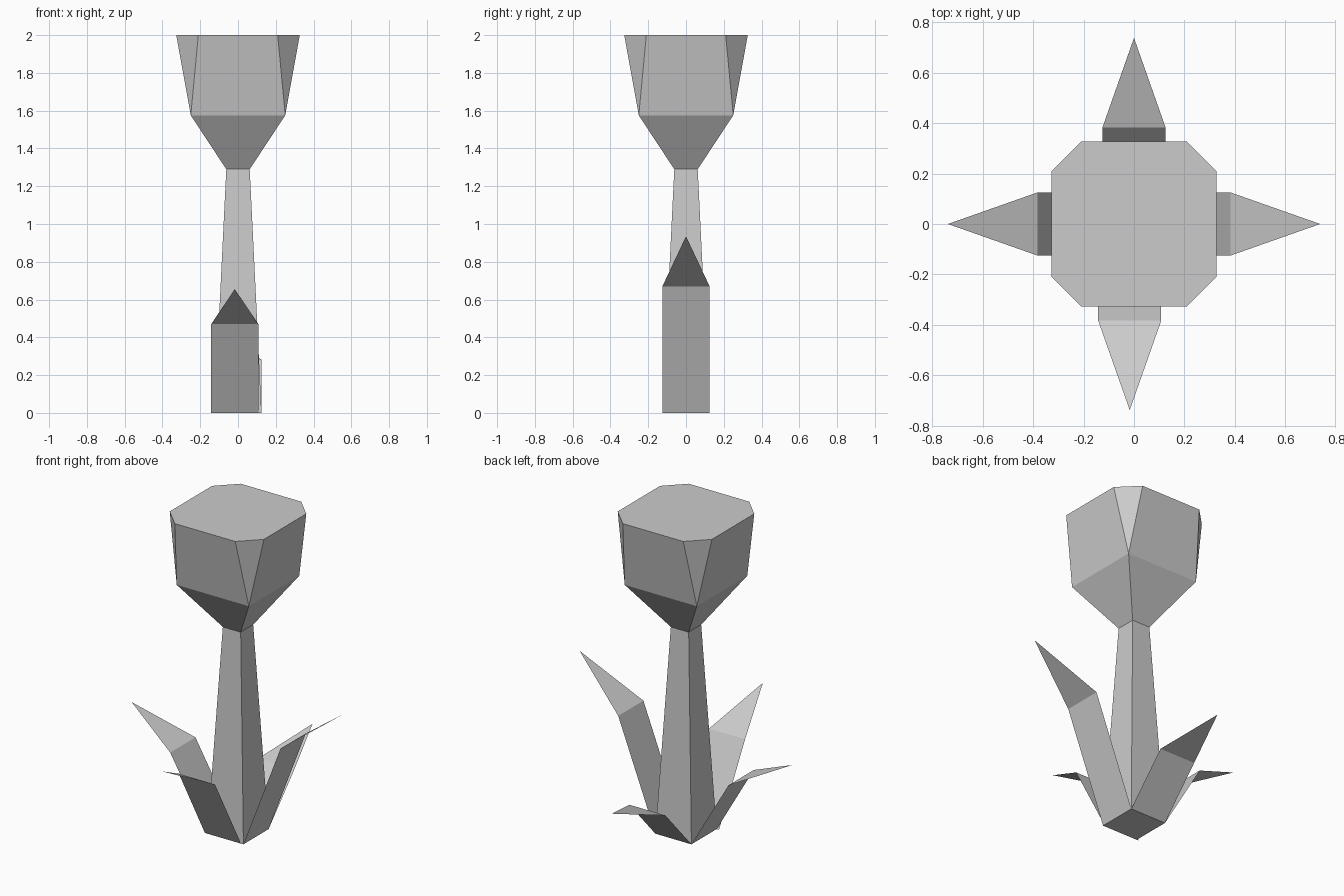
import bpy
from math import pi
from mathutils import Matrix

if "Cube" in bpy.data.objects:
    bpy.data.objects.remove(bpy.data.objects["Cube"])


def make(name, verts, faces):
    mesh = bpy.data.meshes.new(name)
    mesh.from_pydata(verts, [], faces)
    mesh.update()
    obj = bpy.data.objects.new(name, mesh)
    bpy.context.collection.objects.link(obj)
    return obj


def square(h, z):
    return [(-h, -h, z), (h, -h, z), (h, h, z), (-h, h, z)]


def walls(a, b):
    return [(a + i, a + (i + 1) % 4, b + (i + 1) % 4, b + i) for i in range(4)]


# Stem: tapered square post, closed underneath
make("stem", square(0.125, 0) + square(0.062, 1.29), [(3, 2, 1, 0)] + walls(0, 4))

# Flower head: square cup flaring to a chamfered top
W, C, TOP = 0.327, 0.21, 2.0
rim = []
for i in range(4):
    turn = Matrix.Rotation(i * pi / 2, 3, 'Z')
    rim += [tuple(turn @ p) for p in (Matrix(((-C, -W, TOP), (C, -W, TOP), (0, 0, 0)))[:2])]
faces = walls(0, 4) + [tuple(range(8, 16))]
for i in range(4):
    j = (i + 1) % 4
    a, b, c = 8 + 2 * i, 9 + 2 * i, 8 + 2 * j
    faces += [(4 + i, 4 + j, b, a), (4 + j, c, b)[::-1]]
make("flower_head", square(0.062, 1.29) + square(0.25, 1.575) + rim, faces)

# Leaves: flat folded strips with pointed tips, each at its own height
LEAVES = [("front", 0, 0.47, 0.655, -0.017), ("right", 1, 0.67, 0.935, 0),
          ("back", 2, 0.28, 0.393, 0), ("left", 3, 0.44, 0.614, 0)]
for side, quarter, bend, tip, shift in LEAVES:
    h = 0.125
    leaf = make(side + "_leaf",
                [(shift - h, -h, 0), (shift + h, -h, 0),
                 (shift + h, -0.383, bend), (shift - h, -0.383, bend),
                 (shift, -0.738, tip)],
                [(0, 1, 2, 3), (3, 2, 4)])
    leaf.data.transform(Matrix.Rotation(quarter * pi / 2, 4, 'Z'))
